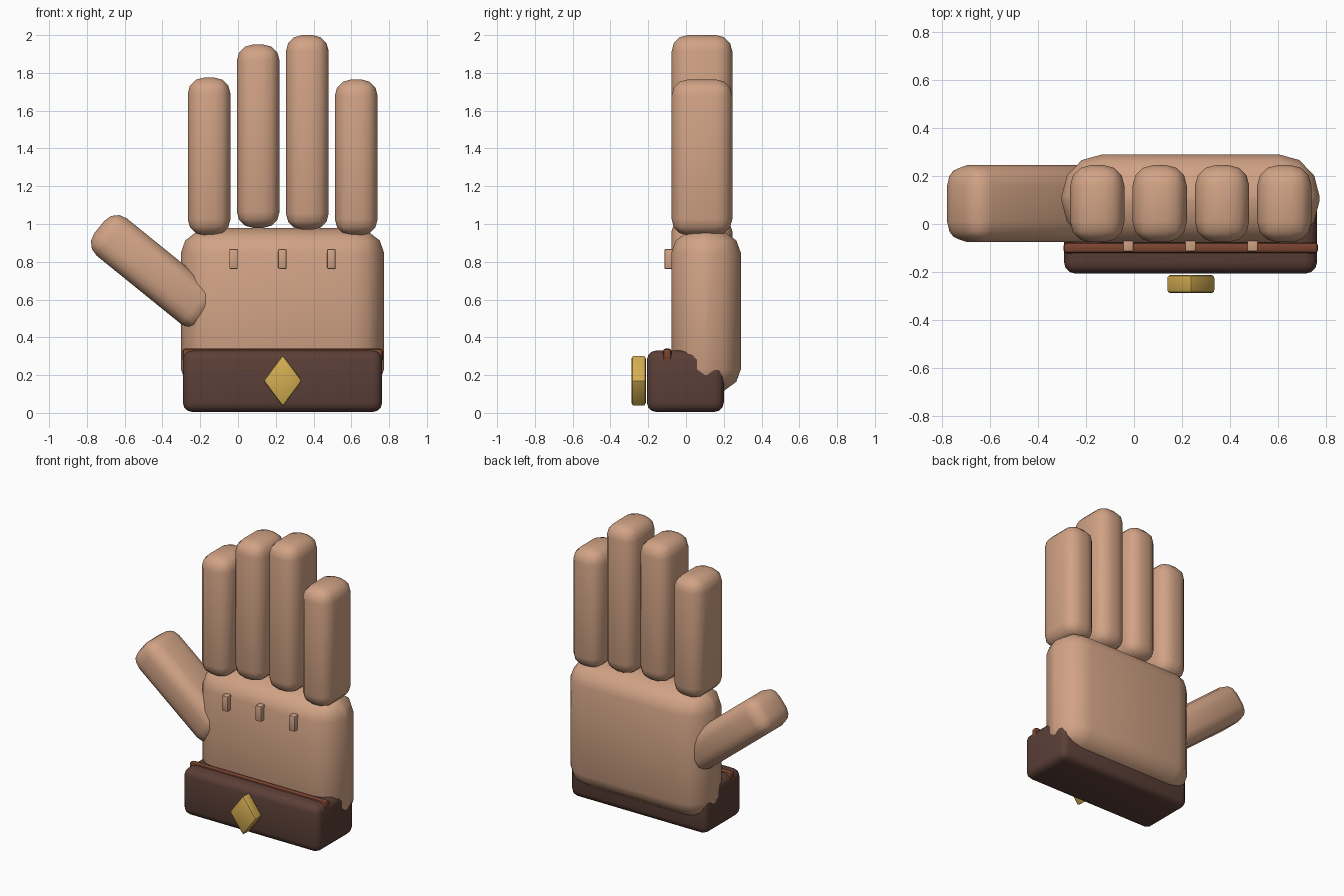
import bpy, bmesh, math
from mathutils import Matrix, Vector

if "Cube" in bpy.data.objects:
    bpy.data.objects.remove(bpy.data.objects["Cube"])


def material(name, color):
    m = bpy.data.materials.new(name)
    m.diffuse_color = (*color, 1)
    m.use_nodes = True
    m.node_tree.nodes["Principled BSDF"].inputs["Base Color"].default_value = m.diffuse_color
    return m


SKIN = material("skin", (0.64, 0.365, 0.235))
LEATHER = material("dark_leather", (0.105, 0.050, 0.038))
TRIM = material("red_brown_trim", (0.20, 0.058, 0.030))
GOLD = material("gold", (0.66, 0.42, 0.085))


def rounded_box(name, lo, hi, radius, mat, segments=3, turn=0.0, smooth=40):
    """Box between two corners; radius gives the rounding along x, y and z."""
    lo, hi, r = Vector(lo), Vector(hi), Vector(radius)
    size = hi - lo
    bm = bmesh.new()
    bmesh.ops.create_cube(bm, size=1)
    # bevel by one unit in stretched space, then scale to the wanted radii
    bmesh.ops.scale(bm, verts=bm.verts, vec=[size[i] / r[i] for i in range(3)])
    bmesh.ops.bevel(bm, geom=bm.edges[:], offset=1, segments=segments,
                    profile=0.5, affect='EDGES')
    bmesh.ops.scale(bm, verts=bm.verts, vec=r)
    bmesh.ops.rotate(bm, verts=bm.verts, matrix=Matrix.Rotation(turn, 3, 'Y'))
    bmesh.ops.recalc_face_normals(bm, faces=bm.faces[:])
    mesh = bpy.data.meshes.new(name)
    bm.to_mesh(mesh)
    bm.free()
    mesh.materials.append(mat)
    ob = bpy.data.objects.new(name, mesh)
    ob.location = (lo + hi) / 2
    bpy.context.collection.objects.link(ob)
    bpy.ops.object.select_all(action='DESELECT')
    ob.select_set(True)
    bpy.context.view_layer.objects.active = ob
    bpy.ops.object.shade_smooth_by_angle(angle=math.radians(smooth))
    return ob


# palm
rounded_box("palm", (-0.302, -0.078, 0.10), (0.773, 0.29, 0.978),
            (0.17, 0.175, 0.13), SKIN)

# four fingers: centre x, bottom, top
fingers = {"index_finger": (-0.153, 0.94, 1.775),
           "middle_finger": (0.107, 0.98, 1.95),
           "ring_finger": (0.367, 0.97, 2.0),
           "little_finger": (0.626, 0.94, 1.765)}
for name, (x, bottom, top) in fingers.items():
    rounded_box(name, (x - 0.113, -0.076, bottom), (x + 0.113, 0.245, top),
                (0.085, 0.085, 0.085), SKIN)

# thumb leaning outwards
tx, tz, half_len, half_w = -0.445, 0.75, 0.372, 0.127
rounded_box("thumb", (tx - half_w, -0.076, tz - half_len),
            (tx + half_w, 0.245, tz + half_len),
            (0.085, 0.085, 0.085), SKIN, turn=math.radians(-51))

# small knuckle ridges
for i in range(3):
    x = -0.024 + 0.259 * i
    rounded_box(f"knuckle_ridge_{i + 1}", (x - 0.022, -0.114, 0.762),
                (x + 0.022, -0.05, 0.868), (0.006, 0.006, 0.006), SKIN, 2)

# wrist cuff with trim strip
rounded_box("cuff", (-0.292, -0.207, 0.005), (0.763, 0.20, 0.33),
            (0.05, 0.05, 0.05), LEATHER)
rounded_box("cuff_trim", (-0.294, -0.122, 0.27), (0.767, -0.077, 0.341),
            (0.015, 0.015, 0.015), TRIM, 2)

# diamond ornament: a square plate on its corner, narrowed sideways
gem = rounded_box("diamond_ornament", (0.137, -0.288, 0.07), (0.337, -0.213, 0.27),
                  (0.014, 0.014, 0.014), GOLD, 2, turn=math.radians(45), smooth=30)
gem.data.transform(Matrix.Diagonal((0.72, 1, 0.97, 1)))
